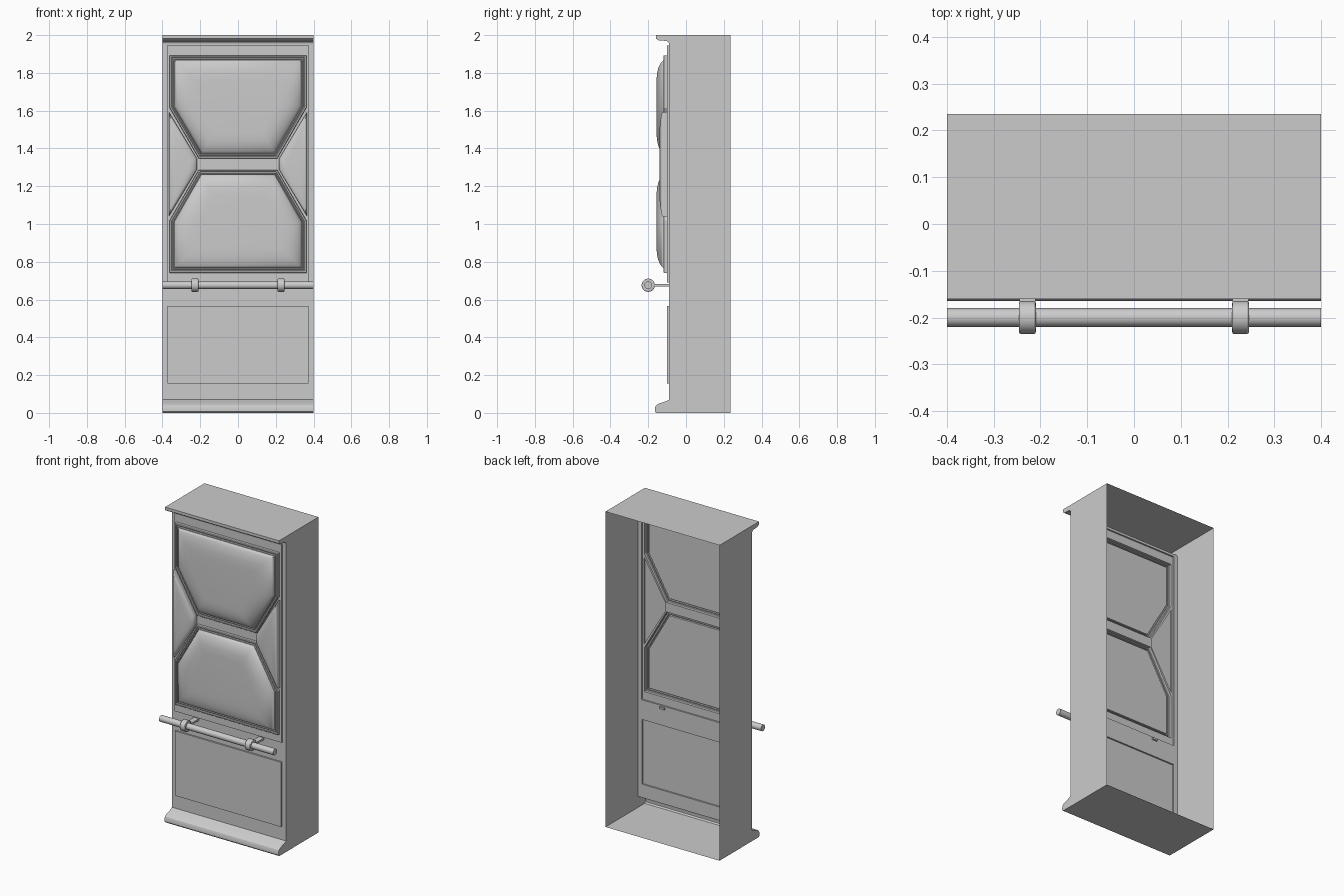
import bpy, bmesh, math
from mathutils import Vector

if "Cube" in bpy.data.objects:
    bpy.data.objects.remove(bpy.data.objects["Cube"])

BACK, FRONT, PANEL = 0.235, -0.09, -0.10
BAR_Y, BAR_Z = -0.20, 0.676


def finish(name, bm, smooth=None, face_front=False):
    bmesh.ops.recalc_face_normals(bm, faces=bm.faces[:])
    if face_front and sum(f.normal.y * f.calc_area() for f in bm.faces) > 0:
        bmesh.ops.reverse_faces(bm, faces=bm.faces[:])
    me = bpy.data.meshes.new(name)
    bm.to_mesh(me)
    bm.free()
    ob = bpy.data.objects.new(name, me)
    bpy.context.collection.objects.link(ob)
    if smooth:
        bpy.ops.object.select_all(action='DESELECT')
        ob.select_set(True)
        bpy.context.view_layer.objects.active = ob
        bpy.ops.object.shade_smooth_by_angle(angle=math.radians(smooth))
    return ob


def rect(hx, z0, z1):
    return [(-hx, z0), (hx, z0), (hx, z1), (-hx, z1)]


def inset(poly, d):
    """Mitred inward offset of a convex counter-clockwise outline."""
    pts = [Vector(p) for p in poly]
    out = []
    for i, p in enumerate(pts):
        a = (p - pts[i - 1]).normalized()
        b = (pts[(i + 1) % len(pts)] - p).normalized()
        na, nb = Vector((-a.y, a.x)), Vector((-b.y, b.x))
        out.append(tuple(p + (na + nb) * (d / (1 + na.dot(nb)))))
    return out


def stack(name, poly, steps, smooth=None, cap=True):
    """Shell through inset outlines at given depths, closed by a flat cap."""
    bm = bmesh.new()
    prev = None
    for d, y in steps:
        ring = [bm.verts.new((x, y, z)) for x, z in inset(poly, d)]
        if prev:
            n = len(ring)
            for i in range(n):
                j = (i + 1) % n
                bm.faces.new((prev[i], prev[j], ring[j], ring[i]))
        prev = ring
    if cap:
        bm.faces.new(prev)
    return finish(name, bm, smooth, True)


def sheet(name, outer, holes, y):
    """Flat sheet in the xz plane with openings."""
    bm = bmesh.new()
    for loop in [outer] + holes:
        vs = [bm.verts.new((x, y, z)) for x, z in loop]
        for i in range(len(vs)):
            bm.edges.new((vs[i - 1], vs[i]))
    bmesh.ops.triangle_fill(bm, edges=bm.edges[:], use_beauty=True, normal=(0, -1, 0))
    return finish(name, bm, None, True)


# Carcass: cornice and sill profiles (y, z) run across the width, back left open
cornice = [(BACK, 2.0), (-0.16, 2.0), (-0.16, 1.982), (-0.147, 1.973),
           (-0.103, 1.969), (-0.094, 1.964), (FRONT, 1.955)]
sill = [(FRONT, 0.07), (-0.11, 0.06), (-0.15, 0.047), (-0.16, 0.038),
        (-0.165, 0.025), (-0.165, 0.008), (-0.157, 0.0), (BACK, 0.0)]
bm = bmesh.new()
for prof in (cornice, sill):
    l = [bm.verts.new((-0.4, y, z)) for y, z in prof]
    r = [bm.verts.new((0.4, y, z)) for y, z in prof]
    for i in range(len(prof) - 1):
        bm.faces.new((l[i], l[i + 1], r[i + 1], r[i]))
for x in (-0.4, 0.4):
    bm.faces.new([bm.verts.new((x, y, z)) for y, z in cornice + sill])
bmesh.ops.remove_doubles(bm, verts=bm.verts[:], dist=1e-5)
finish("carcass", bm, 25)

# Front wall and its two raised rectangular panels
upper, lower = rect(0.375, 0.69, 1.945), rect(0.373, 0.155, 0.565)
sheet("front_wall", rect(0.4, 0.07, 1.955), [upper, lower], FRONT)
stack("lower_panel", lower, [(0, FRONT), (0, PANEL)])
stack("upper_panel_rim", upper, [(0, FRONT), (0, PANEL)], cap=False)

# Outlines of the two large cushions and the two side cushions
MID = 1.317
hexa = [(-0.208, 1.347), (0.208, 1.347), (0.362, 1.615),
        (0.362, 1.893), (-0.362, 1.893), (-0.362, 1.615)]
hexa_low = [(x, 2 * MID - z) for x, z in reversed(hexa)]
tri_r = [(0.218, MID - 0.03), (0.366, MID - 0.277),
         (0.366, MID + 0.277), (0.218, MID + 0.03)]
tri_l = [(-x, z) for x, z in reversed(tri_r)]
sheet("upper_panel", upper, [hexa, hexa_low, tri_l, tri_r], PANEL)

# Grooved frames with domed cushions
for tag, poly in (("top", hexa), ("bottom", hexa_low)):
    stack(tag + "_cushion_frame", poly,
          [(0, PANEL), (0, -0.116), (0.003, -0.12), (0.010, -0.12), (0.012, -0.112),
           (0.016, -0.112), (0.018, -0.12), (0.022, -0.12), (0.024, -0.112)])
    stack(tag + "_cushion", poly,
          [(0.025, -0.112), (0.027, -0.121), (0.036, -0.130), (0.050, -0.139),
           (0.068, -0.147), (0.090, -0.152), (0.115, -0.155), (0.14, -0.156)], 50)
for tag, poly in (("left", tri_l), ("right", tri_r)):
    stack(tag + "_side_cushion_base", poly, [(0, PANEL), (0, -0.112)])
    stack(tag + "_side_cushion", poly,
          [(0, -0.112), (0, -0.125), (0.004, -0.130), (0.012, -0.135),
           (0.022, -0.139), (0.036, -0.141)], 50)


# Rail with two collars on flat brackets
def x_cylinder(name, x, radius, length, bevel=0):
    bpy.ops.mesh.primitive_cylinder_add(vertices=32, radius=radius, depth=length,
                                        location=(x, BAR_Y, BAR_Z),
                                        rotation=(0, math.pi / 2, 0))
    ob = bpy.context.object
    ob.name = name
    bpy.ops.object.shade_smooth_by_angle(angle=math.radians(35))
    if bevel:
        m = ob.modifiers.new("rounded_rim", 'BEVEL')
        m.width, m.segments = bevel, 2
        m.limit_method, m.angle_limit = 'ANGLE', math.radians(40)
    return ob


x_cylinder("rail", 0, 0.02, 0.8)
for tag, x in (("left", -0.228), ("right", 0.228)):
    x_cylinder(tag + "_collar", x, 0.035, 0.036, 0.004)
    bpy.ops.mesh.primitive_cube_add(size=1, location=(x, -0.125, BAR_Z))
    ob = bpy.context.object
    ob.name = tag + "_bracket"
    ob.scale = (0.034, 0.09, 0.012)
